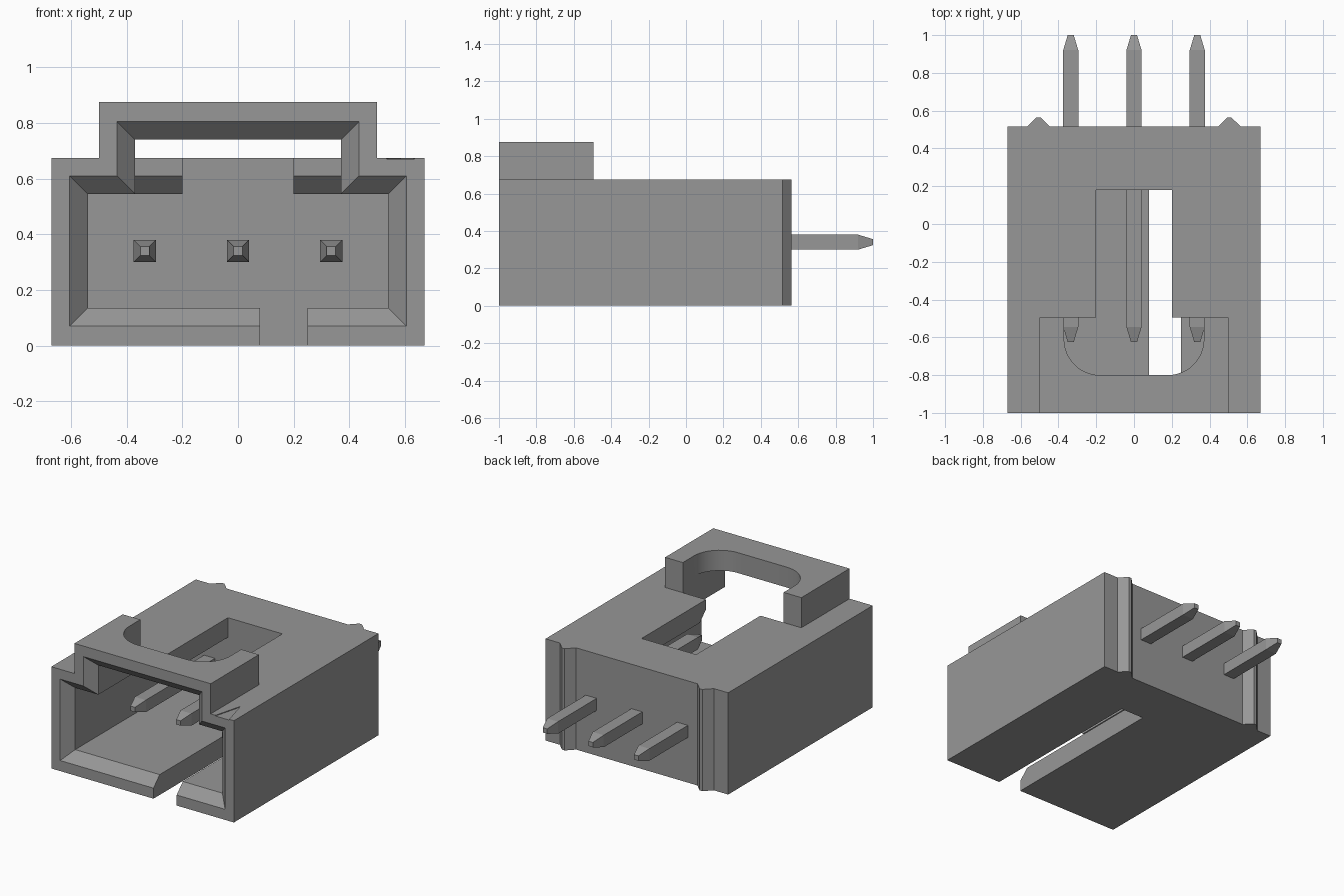
import bpy, bmesh, math

if "Cube" in bpy.data.objects:
    bpy.data.objects.remove(bpy.data.objects["Cube"], do_unlink=True)

# One grey plastic for everything
grey = bpy.data.materials.new("mid grey")
grey.use_nodes = True
colour = (0.31, 0.31, 0.31, 1.0)
grey.diffuse_color = colour
grey.node_tree.nodes["Principled BSDF"].inputs["Base Color"].default_value = colour


def loft(name, rings):
    """Closed solid skinned through equal-length rings of 3D points."""
    bm = bmesh.new()
    loops = [[bm.verts.new(p) for p in ring] for ring in rings]
    n = len(loops[0])
    for a, b in zip(loops, loops[1:]):
        for i in range(n):
            j = (i + 1) % n
            bm.faces.new((a[i], a[j], b[j], b[i]))
    bm.faces.new(loops[0])
    bm.faces.new(loops[-1])
    bmesh.ops.recalc_face_normals(bm, faces=bm.faces[:])
    mesh = bpy.data.meshes.new(name)
    bm.to_mesh(mesh)
    bm.free()
    mesh.materials.append(grey)
    obj = bpy.data.objects.new(name, mesh)
    bpy.context.collection.objects.link(obj)
    return obj


def rect(x0, x1, z0, z1, y):
    return [(x0, y, z0), (x1, y, z0), (x1, y, z1), (x0, y, z1)]


def box(name, x0, x1, y0, y1, z0, z1):
    return loft(name, [rect(x0, x1, z0, z1, y) for y in (y0, y1)])


def upright(name, outline, z0, z1):
    return loft(name, [[(x, y, z) for x, y in outline] for z in (z0, z1)])


def combine(target, tool, operation):
    """Apply an exact boolean and discard the tool."""
    mod = target.modifiers.new("boolean", 'BOOLEAN')
    mod.operation, mod.solver, mod.object = operation, 'EXACT', tool
    bpy.context.view_layer.update()
    graph = bpy.context.evaluated_depsgraph_get()
    mesh = bpy.data.meshes.new_from_object(target.evaluated_get(graph))
    target.modifiers.clear()
    target.data = mesh
    bpy.data.objects.remove(tool, do_unlink=True)


# Housing block with raised hood at the front
housing = box("housing", -0.67, 0.67, -1, 0.515, 0, 0.675)
combine(housing, box("hood", -0.5, 0.5, -1, -0.495, 0.6, 0.875), 'UNION')

# Rounded finger opening in the hood roof
R = 0.19
opening = [(0.37, -0.3), (-0.37, -0.3)]
for cx, start in ((-0.37 + R, 180), (0.37 - R, 270)):
    for k in range(13):
        a = math.radians(start + 90 * k / 12)
        opening.append((cx + R * math.cos(a), -0.8 + R + R * math.sin(a)))

cutters = [
    # main socket and its flared mouth
    box("socket_cut", -0.54, 0.54, -1.1, 0.18, 0.135, 0.545),
    loft("mouth_cut", [rect(-0.67, 0.67, 0.005, 0.675, -1.065),
                       rect(-0.54, 0.54, 0.135, 0.545, -0.935)]),
    # hood tunnel and its flared mouth
    box("tunnel_cut", -0.37, 0.37, -1.1, -0.495, 0.4, 0.74),
    loft("tunnel_mouth_cut", [rect(-0.5, 0.5, 0.3, 0.87, -1.065),
                              rect(-0.37, 0.37, 0.3, 0.74, -0.935)]),
    upright("opening_cut", opening, 0.7, 0.95),
    # bevel under the roof edge behind the hood
    loft("roof_bevel_cut", [[(x, -0.52, 0.4), (x, -0.52, 0.635),
                             (x, -0.43, 0.545), (x, -0.43, 0.4)] for x in (-0.37, 0.37)]),
    # roof slot and offset floor slot
    box("roof_slot_cut", -0.2, 0.2, -0.6, 0.18, 0.4, 0.72),
    box("floor_slot_cut", 0.08, 0.25, -1.1, 0.18, -0.1, 0.3),
    # shallow triangular marker
    upright("marker_cut", [(0.532, -1.01), (0.638, -1.01), (0.585, -0.81)], 0.67, 0.7),
]
for cutter in cutters:
    combine(housing, cutter, 'DIFFERENCE')

# Ribs on the rear wall
for side, s in (("left", 1), ("right", -1)):
    upright(side + "_rear_rib",
            [(s * 0.565, 0.505), (s * 0.565, 0.515), (s * 0.515, 0.565),
             (s * 0.495, 0.565), (s * 0.445, 0.515), (s * 0.445, 0.505)], 0, 0.675)

# Square pins with tapered ends
for label, x in (("right", -0.335), ("middle", 0), ("left", 0.335)):
    loft(label + "_pin", [rect(x - h, x + h, 0.34 - h, 0.34 + h, y)
                          for y, h in ((-0.625, 0.016), (-0.545, 0.04),
                                       (0.92, 0.04), (1.0, 0.016))])

# Smooth only the rounded opening
bpy.ops.object.select_all(action='DESELECT')
housing.select_set(True)
bpy.context.view_layer.objects.active = housing
bpy.ops.object.shade_smooth_by_angle(angle=math.radians(20))
